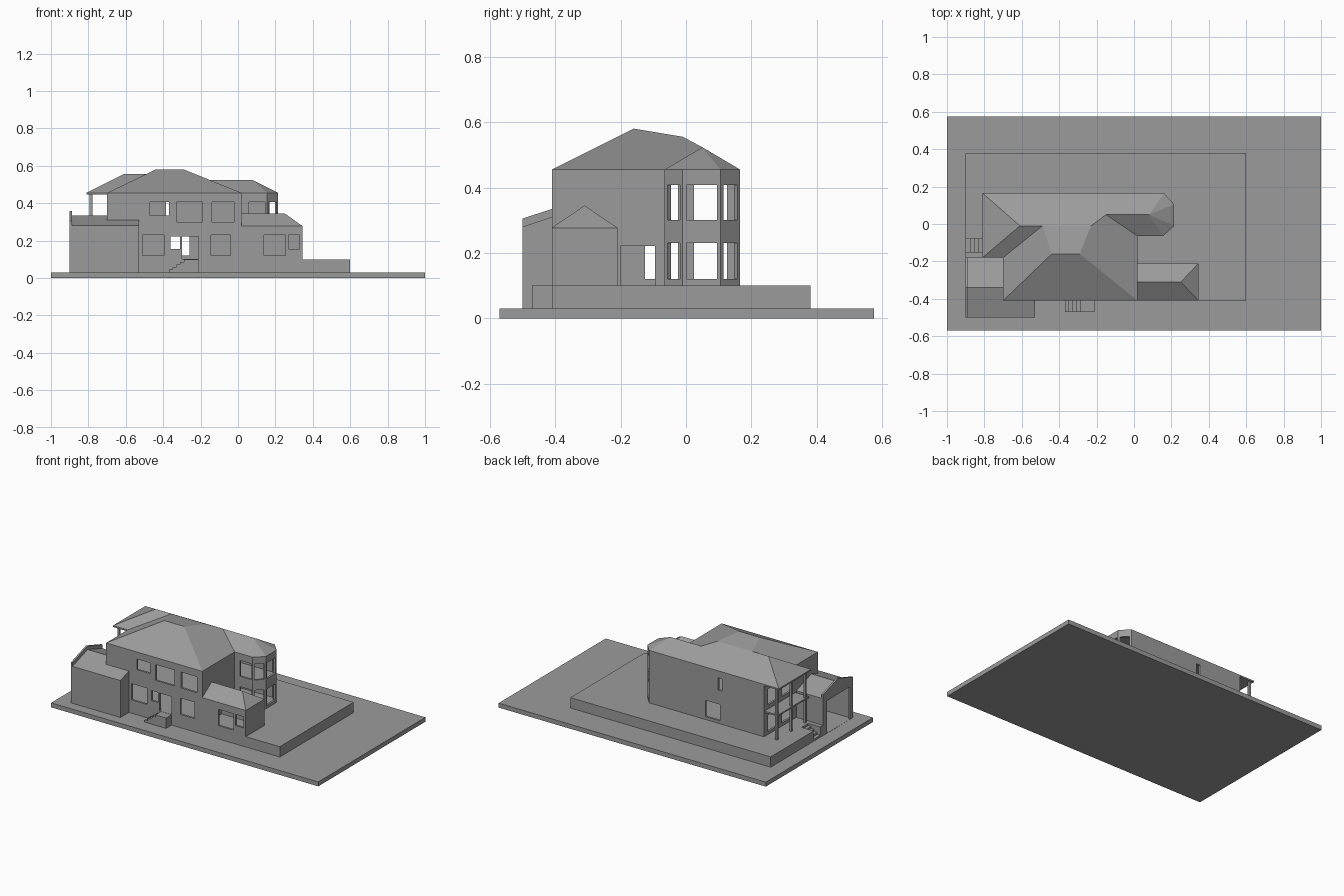
import bpy
import bmesh
import math
from mathutils import Matrix, Vector

if "Cube" in bpy.data.objects:
    bpy.data.objects.remove(bpy.data.objects["Cube"])

grey = bpy.data.materials.new("plain_grey")
grey.use_nodes = True
tone = (0.33, 0.33, 0.33, 1)
grey.diffuse_color = tone
grey.node_tree.nodes["Principled BSDF"].inputs["Base Color"].default_value = tone


def finish(name, bm, recalc=True):
    if recalc:
        bmesh.ops.recalc_face_normals(bm, faces=bm.faces[:])
    mesh = bpy.data.meshes.new(name)
    bm.to_mesh(mesh)
    bm.free()
    mesh.materials.append(grey)
    obj = bpy.data.objects.new(name, mesh)
    bpy.context.scene.collection.objects.link(obj)
    return obj


def prism(name, pts, low, high):
    """Vertical prism on a plan outline."""
    bm = bmesh.new()
    face = bm.faces.new([bm.verts.new((x, y, low)) for x, y in pts])
    top = bmesh.ops.extrude_face_region(bm, geom=[face])["geom"]
    bmesh.ops.translate(bm, vec=(0, 0, high - low),
                        verts=[v for v in top if isinstance(v, bmesh.types.BMVert)])
    return finish(name, bm)


def block(name, x0, x1, y0, y1, z0, z1):
    return prism(name, [(x0, y0), (x1, y0), (x1, y1), (x0, y1)], z0, z1)


def shell(name, verts, faces):
    bm = bmesh.new()
    vs = [bm.verts.new(v) for v in verts]
    for f in faces:
        bm.faces.new([vs[i] for i in f])
    return finish(name, bm)


def walls(name, pts, low, high, openings):
    """Hollow walls on a counter-clockwise outline, with openings cut out.
    Each opening is (edge index, start, end, bottom, top), measured along that edge."""
    bm = bmesh.new()
    lo = [bm.verts.new((x, y, low)) for x, y in pts]
    hi = [bm.verts.new((x, y, high)) for x, y in pts]
    for i in range(len(pts)):
        j = (i + 1) % len(pts)
        bm.faces.new((lo[i], lo[j], hi[j], hi[i]))
    obj = finish(name, bm, False)
    solid = obj.modifiers.new("thickness", 'SOLIDIFY')
    solid.thickness, solid.offset, solid.use_even_offset = 0.014, -1, True

    cut = bmesh.new()
    for edge, s0, s1, z0, z1 in openings:
        a = Vector(pts[edge])
        d = Vector(pts[(edge + 1) % len(pts)]) - a
        mid = a + d.normalized() * (s0 + s1) / 2
        mat = (Matrix.Translation((mid.x, mid.y, (z0 + z1) / 2))
               @ Matrix.Rotation(math.atan2(d.y, d.x), 4, 'Z')
               @ Matrix.Diagonal((s1 - s0, 0.04, z1 - z0, 1)))
        bmesh.ops.create_cube(cut, size=1, matrix=mat)
    cutter = finish(name + "_cutter", cut)
    cutter.hide_render = True
    boolean = obj.modifiers.new("openings", 'BOOLEAN')
    boolean.operation, boolean.solver, boolean.object = 'DIFFERENCE', 'EXACT', cutter

    # Bake the cuts and drop the helper
    bpy.context.view_layer.update()
    deps = bpy.context.evaluated_depsgraph_get()
    baked = bpy.data.meshes.new_from_object(obj.evaluated_get(deps))
    obj.modifiers.clear()
    obj.data = baked
    bpy.data.objects.remove(cutter)
    return obj


def steps(name, x_low, x_high, y0, y1, count=4, z0=0.03, z1=0.10):
    """Solid stair climbing towards +x."""
    run, rise = (x_high - x_low) / count, (z1 - z0) / (count + 1)
    for i in range(count):
        block(f"{name}_{i + 1}", x_low + i * run, x_low + (i + 1) * run,
              y0, y1, z0, z0 + (i + 1) * rise)


# Ground and raised terrace, notched for the side steps
block("ground_slab", -1, 1, -0.57, 0.575, 0, 0.03)
prism("terrace", [(-0.9, 0.38), (-0.9, -0.08), (-0.81, -0.08), (-0.81, -0.15), (-0.9, -0.15),
                  (-0.9, -0.18), (-0.7, -0.18), (-0.7, -0.41), (0.6, -0.41), (0.6, 0.38)],
      0.03, 0.10)
steps("side_step", -0.9, -0.81, -0.15, -0.08)
steps("front_step", -0.37, -0.29, -0.47, -0.41)
block("front_landing", -0.29, -0.21, -0.47, -0.41, 0.03, 0.10)

# Main house walls
BAY = [(0.02, -0.065), (0.155, -0.065), (0.215, -0.01), (0.215, 0.105), (0.16, 0.165)]
house = [(-0.7, -0.41), (0.02, -0.41)] + BAY + [(-0.7, 0.165)]
G0, G1, U0, U1 = 0.12, 0.23, 0.30, 0.407
cuts = [
    (0, 0.19, 0.305, G0, G1), (0, 0.34, 0.39, 0.155, 0.223), (0, 0.40, 0.49, 0.101, 0.222),
    (0, 0.555, 0.66, G0, G1),
    (0, 0.23, 0.33, 0.335, U1), (0, 0.37, 0.51, U0, U1), (0, 0.56, 0.68, U0, U1),
    (1, 0.21, 0.315, 0.101, 0.222),
    (6, 0.42, 0.53, G0, G1), (6, 0.515, 0.545, 0.325, U1),
]
for z0, z1 in ((G0, G1), (U0, U1)):
    cuts += [(2, 0.04, 0.125, z0, z1), (3, 0.012, 0.07, z0, z1),
             (4, 0.012, 0.105, z0, z1), (5, 0.012, 0.07, z0, z1)]
    cuts += [(7, 0.04, 0.14, z0, z1), (7, 0.19, 0.29, z0, z1)]
walls("house_walls", house, 0.10, 0.45, cuts)
prism("upper_floor", [(x * 0.985 - 0.004, y * 0.97) for x, y in house], 0.262, 0.272)

# Main roof: one hipped surface over the front wing, rear wing and bay
eave = [(-0.81, -0.18), (-0.7, -0.18)] + house[:-1] + [(-0.81, 0.165)]
E, n = 0.455, len(eave)
peaks = [(-0.61, -0.01, 0.555), (-0.49, -0.01, 0.555), (-0.44, -0.16, 0.58),
         (-0.29, -0.16, 0.58), (-0.23, -0.01, 0.555), (-0.15, 0.05, 0.523), (0.08, 0.05, 0.523)]
P = [n + i for i in range(len(peaks))]
shell("main_roof", [(x, y, E) for x, y in eave] + peaks, [
    (0, 1, P[1], P[0]), (1, 2, P[2], P[1]), (2, 3, P[3], P[2]),
    (3, 4, P[5], P[4], P[3]), (4, 5, P[6], P[5]),
    (5, 6, P[6]), (6, 7, P[6]), (7, 8, P[6]),
    (8, 9, P[0], P[1], P[4], P[5], P[6]), (9, 0, P[0]), (P[1], P[2], P[3], P[4])])
prism("eave_board", eave, 0.445, E)

# Covered porch with posts and upper deck
for i, y in enumerate((0.15, 0.0, -0.15)):
    block(f"porch_post_{i + 1}", -0.793, -0.778, y - 0.007, y + 0.007, 0.10, 0.446)
block("porch_deck", -0.8, -0.7, -0.17, 0.16, 0.262, 0.272)

# Low side wing with hipped roof
wing = [(0.02, -0.41), (0.345, -0.41), (0.345, -0.21), (0.02, -0.21)]
walls("wing_walls", wing, 0.10, 0.277,
      [(0, 0.12, 0.235, G0, G1), (0, 0.25, 0.31, 0.155, G1)])
shell("wing_roof", [(x, y, 0.277) for x, y in wing] + [(0.02, -0.31, 0.345), (0.25, -0.31, 0.345)],
      [(0, 1, 5, 4), (1, 2, 5), (2, 3, 4, 5), (3, 0, 4), (3, 2, 1, 0)])

# Garage with open end, pitched roof and gable parapet
garage = [(-0.9, -0.5), (-0.53, -0.5), (-0.53, -0.41), (-0.7, -0.41), (-0.7, -0.18), (-0.9, -0.18)]
walls("garage_walls", garage, 0.03, 0.28, [(5, 0.04, 0.29, 0.031, 0.25)])
top = [(-0.53, -0.41, 0.31), (-0.7, -0.41, 0.31), (-0.7, -0.34, 0.333), (-0.9, -0.34, 0.333)]
shell("garage_roof", [(x, y, 0.28) for x, y in garage] + top,
      [(0, 1, 6, 7, 8, 9), (1, 2, 6), (2, 3, 7, 6), (3, 4, 8, 7),
       (4, 5, 9, 8), (5, 0, 9), (5, 4, 3, 2, 1, 0)])
gable = [(-0.5, 0.28), (-0.5, 0.305), (-0.34, 0.357), (-0.18, 0.305), (-0.18, 0.28)]
k = len(gable)
shell("garage_parapet", [(x, y, z) for x in (-0.9, -0.888) for y, z in gable],
      [tuple(range(k)), tuple(range(k, 2 * k))]
      + [(i, (i + 1) % k, k + (i + 1) % k, k + i) for i in range(k)])
